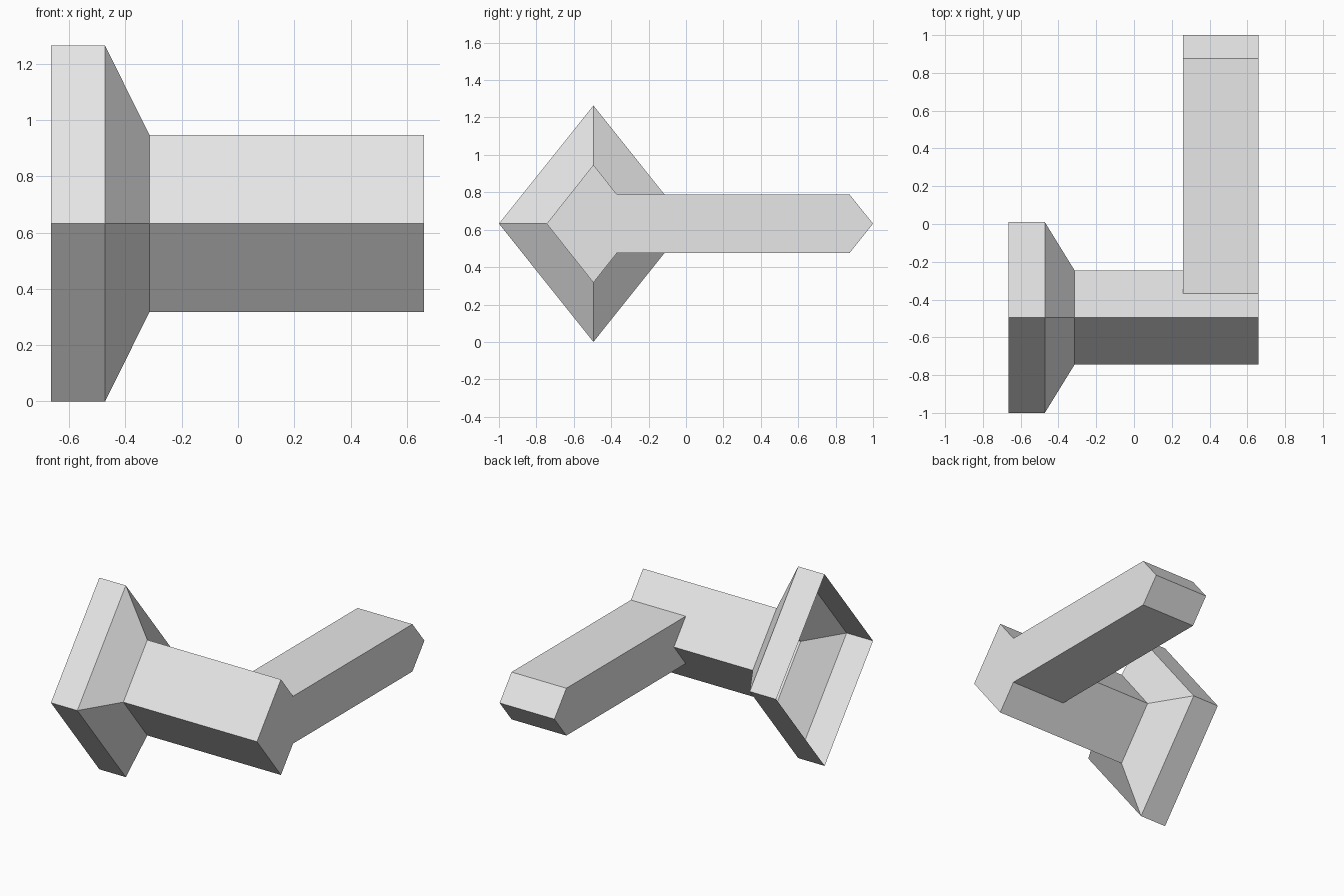
import bpy, bmesh

cube = bpy.data.objects.get("Cube")
if cube:
    bpy.data.objects.remove(cube, do_unlink=True)

GREY = (0.8, 0.8, 0.8, 1.0)
grey = bpy.data.materials.new("plain grey")
grey.use_nodes = True
grey.diffuse_color = GREY
grey.node_tree.nodes["Principled BSDF"].inputs["Base Color"].default_value = GREY

CY, CZ = -0.495, 0.632          # axis of the diamond shaft


def diamond(ry, rz):
    return [(CY + ry, CZ), (CY, CZ + rz), (CY - ry, CZ), (CY, CZ - rz)]


def loft(name, sections, cap_start=False, cap_end=False, skip=()):
    """Join (x, [(y, z), ...]) sections; skip lists side faces left out."""
    bm = bmesh.new()
    rings = [[bm.verts.new((x, y, z)) for y, z in pts] for x, pts in sections]
    n = len(rings[0])
    for a, b in zip(rings, rings[1:]):
        for i in range(n):
            if i not in skip:
                j = (i + 1) % n
                bm.faces.new((a[i], a[j], b[j], b[i]))
    if cap_start:
        bm.faces.new(rings[0][::-1])
    if cap_end:
        bm.faces.new(rings[-1])
    # Rings run counter-clockwise seen from +x, so faces point outward
    mesh = bpy.data.meshes.new(name)
    bm.to_mesh(mesh)
    bm.free()
    mesh.materials.append(grey)
    obj = bpy.data.objects.new(name, mesh)
    bpy.context.collection.objects.link(obj)
    return obj


# Hollow flared flange running into the shaft, open at the flange end
flange, shaft = diamond(0.505, 0.632), diamond(0.25, 0.315)
loft("flange_and_shaft",
     [(-0.665, flange), (-0.472, flange), (-0.315, shaft), (0.66, shaft)],
     cap_end=True)

# Pointed lever whose notched root fits the back of the shaft
half = 0.156
root, shoulder, tip = -0.37, 0.875, 1.0
lever = [(CY + 0.25, CZ), (root, CZ - half), (shoulder, CZ - half),
         (tip, CZ), (shoulder, CZ + half), (root, CZ + half)]
loft("lever", [(0.26, lever), (0.66, lever)],
     cap_start=True, cap_end=True, skip=(0, 5))
